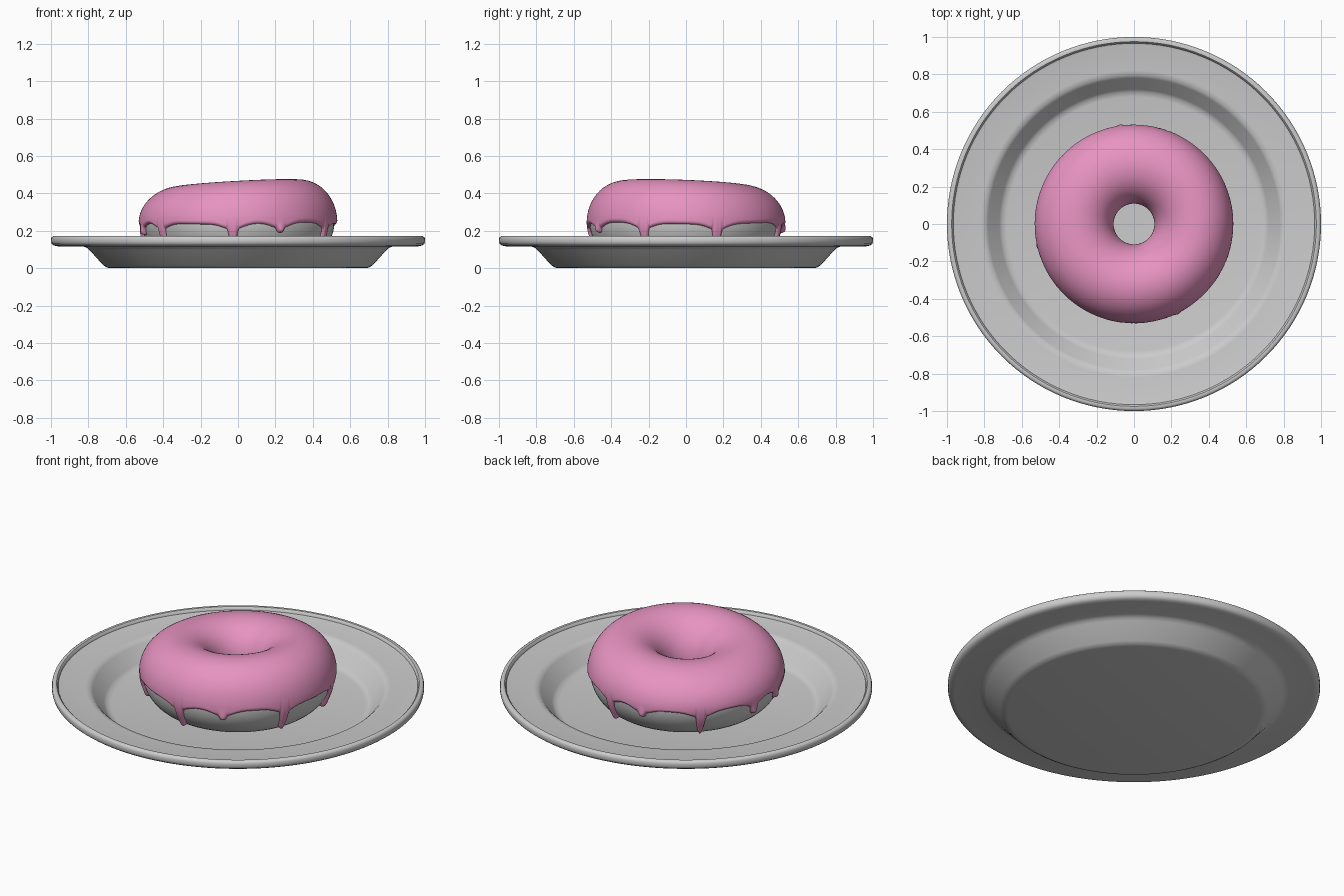
import bpy, bmesh, math
from math import sin, cos, radians, sqrt, exp, pi

if "Cube" in bpy.data.objects:
    bpy.data.objects.remove(bpy.data.objects["Cube"])


def material(name, rgb):
    m = bpy.data.materials.new(name)
    m.diffuse_color = (*rgb, 1)
    m.use_nodes = True
    m.node_tree.nodes["Principled BSDF"].inputs["Base Color"].default_value = m.diffuse_color
    return m


grey = material("light grey", (0.60, 0.60, 0.60))
pink = material("pink icing", (0.90, 0.33, 0.60))

RING, DOUGH, ICING, MID_Z = 0.32, 0.195, 0.018, 0.243   # ring radius, tube radius, icing thickness, height


def finish(name, bm, mat, angle):
    bmesh.ops.recalc_face_normals(bm, faces=bm.faces)
    me = bpy.data.meshes.new(name)
    bm.to_mesh(me)
    bm.free()
    ob = bpy.data.objects.new(name, me)
    bpy.context.collection.objects.link(ob)
    me.materials.append(mat)
    bpy.context.view_layer.objects.active = ob
    ob.select_set(True)
    bpy.ops.object.shade_smooth_by_angle(angle=radians(angle))
    ob.select_set(False)
    return ob


def ring_point(az, th, rad):
    """Point on the doughnut tube, with the top half tilted a little."""
    r = RING + rad * cos(th)
    x, y = r * cos(az), r * sin(az)
    lift = (0.055 * x - 0.04 * y) * max(0.0, sin(th))
    return x, y, MID_Z + rad * sin(th) + lift


def skin(bm, grid, close_rows):
    """Join columns of vertices that go once around."""
    n, m = len(grid), len(grid[0])
    for i in range(n):
        a, b = grid[i], grid[(i + 1) % n]
        for j in range(m if close_rows else m - 1):
            k = (j + 1) % m
            bm.faces.new((a[j], b[j], b[k], a[k]))


# Plate: lathed profile, underside first, then rim and dished top
profile = [(0, 0), (0.68, 0), (0.70, 0.003), (0.72, 0.015), (0.795, 0.098), (0.81, 0.11),
           (0.83, 0.117), (0.965, 0.117), (0.985, 0.121), (0.997, 0.130), (1.0, 0.142),
           (1.0, 0.155), (0.997, 0.165), (0.988, 0.171), (0.975, 0.170), (0.968, 0.163),
           (0.966, 0.153), (0.955, 0.150), (0.82, 0.150), (0.795, 0.146), (0.78, 0.133),
           (0.72, 0.060), (0.705, 0.047), (0.68, 0.042), (0, 0.042)]
bm = bmesh.new()
vs = [bm.verts.new((r, 0, z)) for r, z in profile]
es = [bm.edges.new(p) for p in zip(vs, vs[1:])]
bmesh.ops.spin(bm, geom=vs + es, cent=(0, 0, 0), axis=(0, 0, 1), angle=2 * pi, steps=128)
bmesh.ops.remove_doubles(bm, verts=bm.verts, dist=1e-5)
finish("plate", bm, grey, 40)

# Dough ring
bm = bmesh.new()
dough = [[bm.verts.new(ring_point(2 * pi * i / 96, 2 * pi * j / 48, DOUGH)) for j in range(48)]
         for i in range(96)]
skin(bm, dough, True)
finish("dough", bm, grey, 60)

# Icing drips: direction in degrees, length as an angle down the tube
drips = [(-142, 42), (-93, 46), (-64, 16), (-26, 46), (19, 45), (73, 46),
         (98, 16), (134, 46), (170, 24), (193, 20)]


def drop(deg):
    """How far the icing edge runs down the outside of the tube, in degrees."""
    d = 1.0 + 1.5 * sin(radians(deg) * 3 + 1)
    for centre, length in drips:
        off = (deg - centre + 180) % 360 - 180
        d += (length - 9) * exp(-(off / 2.5) ** 4) + 9 * exp(-(off / 8) ** 2)
    return d


def drip_bulge(deg, th):
    """Fattens each drip towards its tip."""
    b = 0.0
    for centre, length in drips:
        off = (deg - centre + 180) % 360 - 180
        b += 0.009 * exp(-(off / 2) ** 2) * exp(-((-math.degrees(th) - length + 5) / 9) ** 2)
    return b


AZ, TOP, EDGE = 720, 30, 22
bm = bmesh.new()
icing = []
for i in range(AZ):
    deg = 360 * i / AZ
    end = radians(drop(deg))
    slope = (drop(deg + 0.25) - drop(deg - 0.25)) / 0.5 * DOUGH / 0.52
    col = []
    for j in range(TOP + EDGE + 1):
        if j < TOP:                       # from inside the hole over the top
            th = radians(200 - 190 * j / TOP)
            gap = radians(200) - th
            dist = gap * DOUGH
        else:                             # down to the dripping edge
            f = sin((j - TOP) / EDGE * pi / 2)
            th = radians(10) - (radians(10) + end) * f
            dist = (end + th) * DOUGH / sqrt(1 + slope * slope)
        u = max(0.0, min(dist / ICING, 1))
        thick = ICING * sqrt(1 - (1 - u) ** 2)
        rad = DOUGH - 0.002 + thick + drip_bulge(deg, th) * u
        col.append(bm.verts.new(ring_point(radians(deg), th, rad)))
    icing.append(col)
skin(bm, icing, False)
ob = finish("icing", bm, pink, 60)
